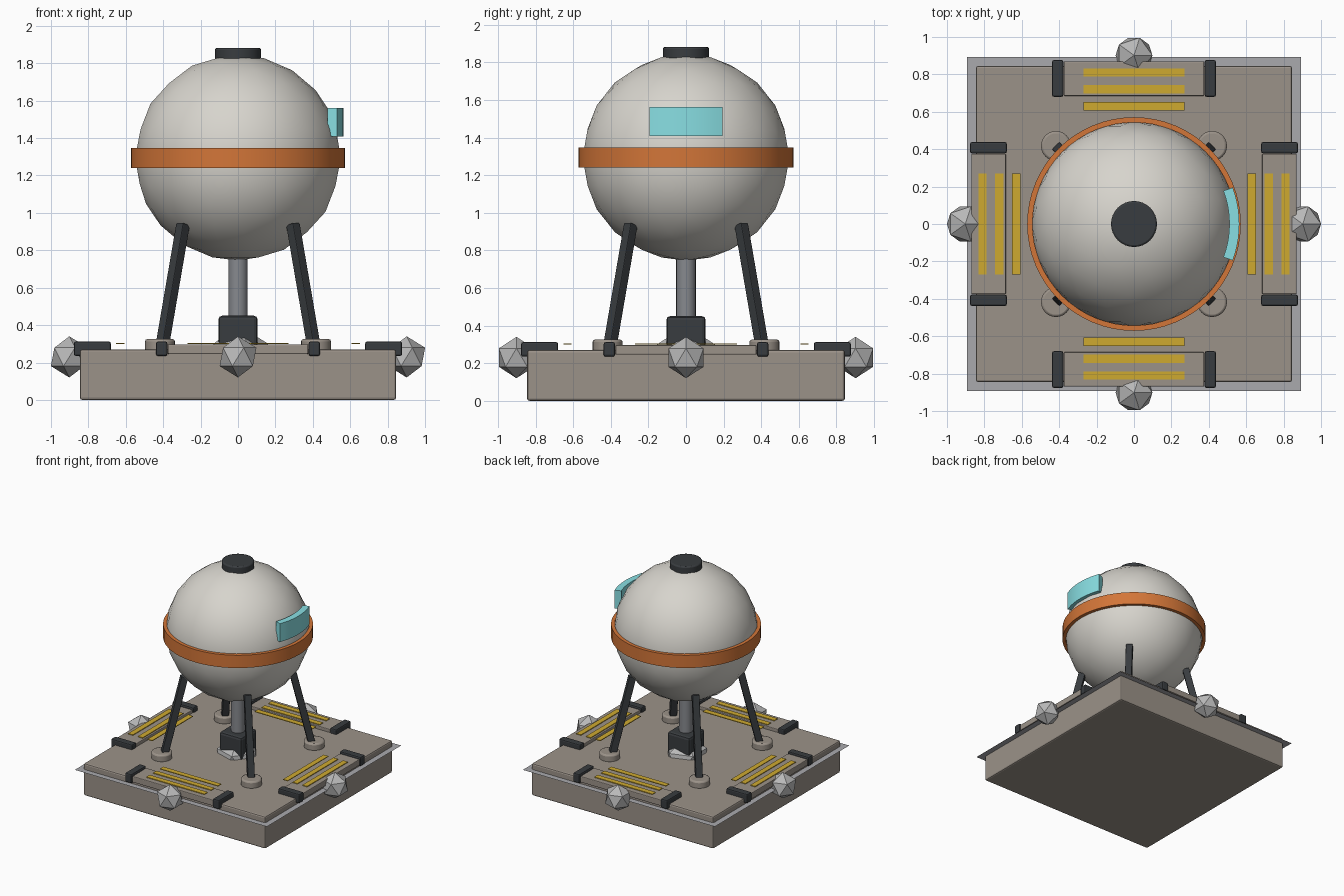
import bpy, bmesh, math
from mathutils import Vector, Matrix

if "Cube" in bpy.data.objects:
    bpy.data.objects.remove(bpy.data.objects["Cube"])


def mat(name, r, g, b, a=1.0):
    m = bpy.data.materials.new(name)
    m.diffuse_color = (r, g, b, a)
    m.use_nodes = True
    m.node_tree.nodes["Principled BSDF"].inputs["Base Color"].default_value = m.diffuse_color
    return m


TAUPE = mat("taupe", 0.33, 0.29, 0.25)
SHELL = mat("shell", 0.68, 0.66, 0.61)
ORANGE = mat("orange", 0.65, 0.18, 0.04)
CYAN = mat("cyan", 0.25, 0.74, 0.77)
DARK = mat("dark", 0.04, 0.045, 0.05)
YELLOW = mat("yellow", 0.62, 0.40, 0.03)
ROCK = mat("rock", 0.48, 0.48, 0.48)
STEEL = mat("steel", 0.24, 0.25, 0.27)
SHEET = mat("sheet", 0.40, 0.40, 0.42, 0.6)


def finish(name, bm, material, bevel=0.0, smooth=None, matrix=None):
    if matrix is not None:
        bm.transform(matrix)
    bmesh.ops.recalc_face_normals(bm, faces=bm.faces)
    me = bpy.data.meshes.new(name)
    bm.to_mesh(me)
    bm.free()
    me.materials.append(material)
    ob = bpy.data.objects.new(name, me)
    bpy.context.collection.objects.link(ob)
    if bevel:
        mod = ob.modifiers.new("bevel", 'BEVEL')
        mod.width, mod.segments = bevel, 2
    if smooth:
        bpy.context.view_layer.objects.active = ob
        ob.select_set(True)
        bpy.ops.object.shade_smooth_by_angle(angle=math.radians(smooth))
        ob.select_set(False)
    return ob


def box(name, lo, hi, material, bevel=0.0, matrix=None):
    lo, hi = Vector(lo), Vector(hi)
    bm = bmesh.new()
    bmesh.ops.create_cube(bm, size=1)
    bm.transform(Matrix.Translation((lo + hi) / 2) @ Matrix.Diagonal((*(hi - lo), 1)))
    return finish(name, bm, material, bevel, matrix=matrix)


def cyl(name, r, x, y, z0, z1, material, segs=24, bevel=0.0):
    bm = bmesh.new()
    bmesh.ops.create_cone(bm, cap_ends=True, segments=segs, radius1=r, radius2=r, depth=z1 - z0)
    bm.transform(Matrix.Translation((x, y, (z0 + z1) / 2)))
    return finish(name, bm, material, bevel, 35)


def ico(name, r, loc, sub, material, smooth=None):
    bm = bmesh.new()
    bmesh.ops.create_icosphere(bm, subdivisions=sub, radius=r)
    bm.transform(Matrix.Translation(loc))
    return finish(name, bm, material, 0, smooth)


def arc_band(name, r0, r1, z0, z1, a0, a1, n, material):
    """Rectangular section swept about z, closed when it goes all the way round."""
    full = abs(a1 - a0 - math.tau) < 1e-6
    bm = bmesh.new()
    rings = []
    for i in range(n if full else n + 1):
        a = a0 + (a1 - a0) * i / n
        rings.append([bm.verts.new((r * math.cos(a), r * math.sin(a), z))
                      for r, z in ((r0, z0), (r1, z0), (r1, z1), (r0, z1))])
    for i in range(n):
        p, q = rings[i], rings[(i + 1) % len(rings)]
        for k in range(4):
            bm.faces.new((p[k], q[k], q[(k + 1) % 4], p[(k + 1) % 4]))
    if not full:
        bm.faces.new(rings[0])
        bm.faces.new(rings[-1])
    return finish(name, bm, material, 0, 35)


# Base slab and the thin sheet around it
box("base", (-0.845, -0.845, 0), (0.845, 0.845, 0.27), TAUPE, 0.012)
bm = bmesh.new()
bmesh.ops.create_grid(bm, x_segments=1, y_segments=1, size=0.893)
finish("base_sheet", bm, SHEET, matrix=Matrix.Translation((0, 0, 0.22)))

# Edge platforms with clamps, hazard stripes and rocks on all four sides
for i, side in enumerate(("front", "right", "back", "left")):
    rot = Matrix.Rotation(i * math.pi / 2, 4, 'Z')
    box(side + "_platform", (-0.375, -0.87, 0.245), (0.375, -0.685, 0.297), TAUPE, 0.006, rot)
    for s, tag in ((-1, "a"), (1, "b")):
        box(f"{side}_clamp_{tag}", (s * 0.408 - 0.03, -0.877, 0.235),
            (s * 0.408 + 0.03, -0.68, 0.312), DARK, 0.01, rot)
    for k, y in enumerate((-0.81, -0.72, -0.63)):
        box(f"{side}_stripe_{k + 1}", (-0.27, y - 0.022, 0.299), (0.27, y + 0.022, 0.305),
            YELLOW, 0, rot)
    ico(side + "_rock", 0.11, rot @ Vector((0, -0.902, 0.23)), 1, ROCK)

# Central rock, block and column under the tank
ico("center_rock", 0.18, (0, 0, 0.22), 1, ROCK)
box("column_block", (-0.105, -0.105, 0.25), (0.105, 0.105, 0.45), DARK, 0.02)
cyl("column", 0.052, 0, 0, 0.43, 0.85, STEEL)

# Diagonal legs on round foot pads
for i, name in enumerate(("back_right", "back_left", "front_left", "front_right")):
    a = math.pi / 4 + i * math.pi / 2
    d = Vector((math.cos(a), math.sin(a), 0))
    foot, top = d * 0.575 + Vector((0, 0, 0.28)), d * 0.415 + Vector((0, 0, 0.94))
    axis = (top - foot).normalized()
    side = Vector((-d.y, d.x, 0))
    frame = Matrix((side, axis.cross(side), axis)).transposed().to_4x4()
    box(name + "_leg", (-0.027, -0.027, 0), (0.027, 0.027, (top - foot).length), DARK, 0.005,
        Matrix.Translation(foot) @ frame)
    cyl(name + "_foot_pad", 0.08, d.x * 0.59, d.y * 0.59, 0.26, 0.325, TAUPE, 24, 0.012)

# Spherical tank, belt, cap and window
ico("tank", 0.55, (0, 0, 1.295), 3, SHELL, 60)
arc_band("belt", 0.543, 0.571, 1.24, 1.347, 0, math.tau, 64, ORANGE)
cyl("top_cap", 0.123, 0, 0, 1.815, 1.882, DARK, 32, 0.01)
w = math.radians(20.3)
arc_band("window", 0.51, 0.563, 1.408, 1.562, -w, w, 10, CYAN)
